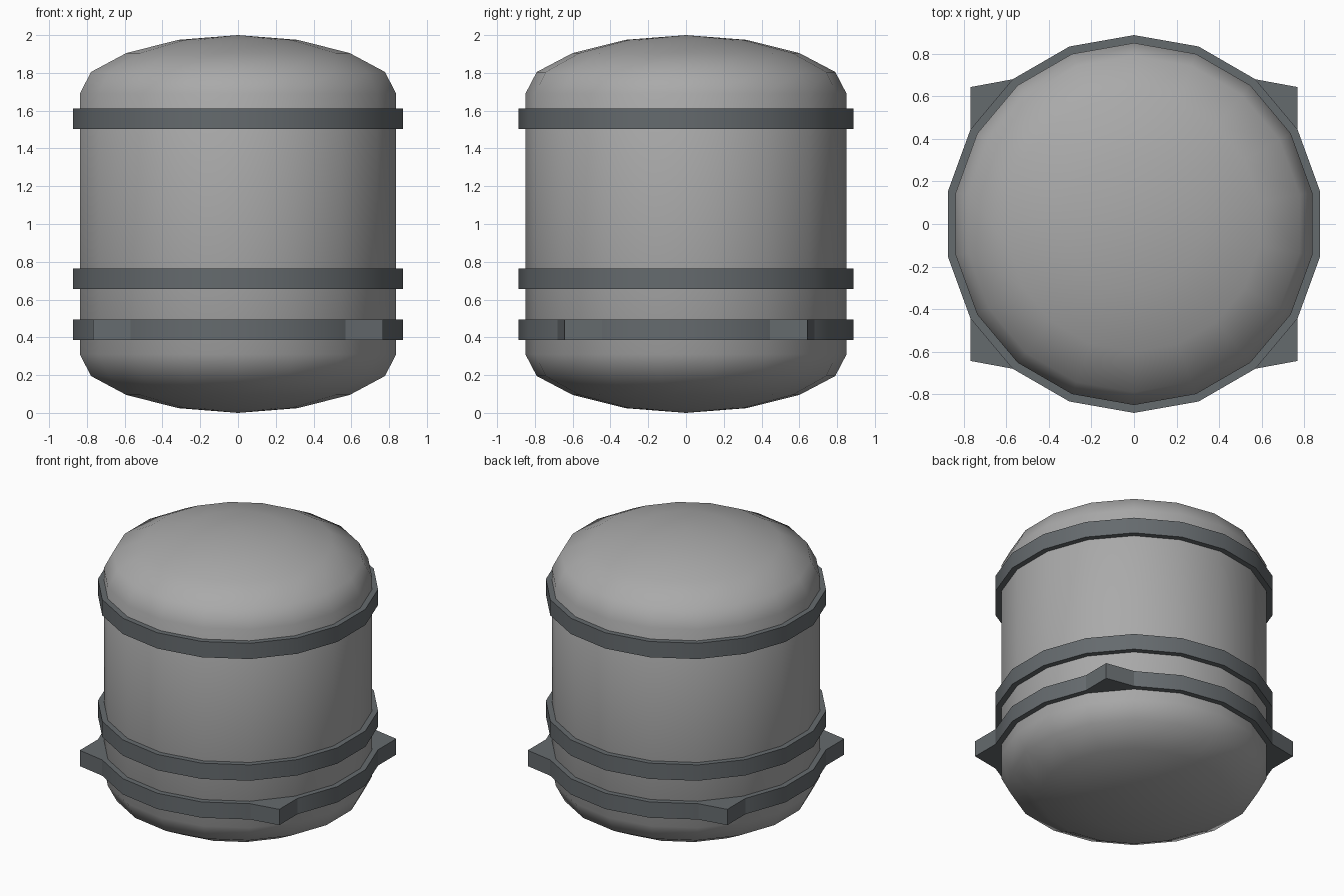
import bpy, bmesh
from math import radians, cos, sin

SIDES = 18
cube = bpy.data.objects.get("Cube")
if cube:
    bpy.data.objects.remove(cube, do_unlink=True)


def material(name, rgb):
    m = bpy.data.materials.new(name)
    m.use_nodes = True
    m.diffuse_color = (*rgb, 1)
    bsdf = m.node_tree.nodes["Principled BSDF"]
    bsdf.inputs["Base Color"].default_value = (*rgb, 1)
    bsdf.inputs["Roughness"].default_value = 0.8
    return m


def finish(name, bm, mat, smooth_angle=None):
    bmesh.ops.recalc_face_normals(bm, faces=bm.faces)
    mesh = bpy.data.meshes.new(name)
    bm.to_mesh(mesh)
    bm.free()
    mesh.materials.append(mat)
    obj = bpy.data.objects.new(name, mesh)
    bpy.context.collection.objects.link(obj)
    if smooth_angle:
        bpy.ops.object.select_all(action='DESELECT')
        obj.select_set(True)
        bpy.context.view_layer.objects.active = obj
        bpy.ops.object.shade_smooth_by_angle(angle=radians(smooth_angle))
    return obj


def corner(radius, i):
    a = radians(10 + 360 / SIDES * i)
    return radius * cos(a), radius * sin(a)


def lathe(name, profile, mat, smooth_angle, closed=False):
    """Turn a (radius, z) profile around the z axis."""
    bm = bmesh.new()
    loops = []
    for r, z in profile:
        if r == 0:
            loops.append([bm.verts.new((0, 0, z))] * SIDES)
        else:
            loops.append([bm.verts.new((*corner(r, i), z)) for i in range(SIDES)])
    pairs = list(zip(loops, loops[1:]))
    if closed:
        pairs.append((loops[-1], loops[0]))
    for low, high in pairs:
        for i in range(SIDES):
            j = (i + 1) % SIDES
            quad = dict.fromkeys((low[i], low[j], high[j], high[i]))
            bm.faces.new(list(quad))
    return finish(name, bm, mat, smooth_angle)


shell = material("light grey shell", (0.40, 0.40, 0.40))
steel = material("blue grey steel", (0.13, 0.145, 0.155))

# Tank body: lower half profile mirrored to the top
half = [(0, 0), (0.32, 0.025), (0.6, 0.095), (0.79, 0.195), (0.85, 0.31)]
profile = half + [(r, 2 - z) for r, z in reversed(half)]
lathe("tank_body", profile, shell, 60)

# Bands around the body
BAND, HEIGHT = 0.887, 0.11
bands = {"support_band": 0.385, "middle_band": 0.655, "upper_band": 1.502}
for name, z in bands.items():
    top = z + HEIGHT
    lathe(name, [(0.835, z), (BAND, z), (BAND, top), (0.835, top)],
          steel, 30, closed=True)

# Four pointed mounting lugs on the support band
near, far = corner(BAND, 1), corner(BAND, 2)
outline = [near, (near[0], 0.643), far, corner(0.835, 2), corner(0.835, 1)]
for side, sx in (("left", 1), ("right", -1)):
    for end, sy in (("back", 1), ("front", -1)):
        bm = bmesh.new()
        z = bands["support_band"]
        base = bm.faces.new([bm.verts.new((x * sx, y * sy, z)) for x, y in outline])
        ext = bmesh.ops.extrude_face_region(bm, geom=[base], use_keep_orig=True)
        moved = [v for v in ext["geom"] if isinstance(v, bmesh.types.BMVert)]
        bmesh.ops.translate(bm, verts=moved, vec=(0, 0, HEIGHT))
        finish(f"{end}_{side}_lug", bm, steel)
